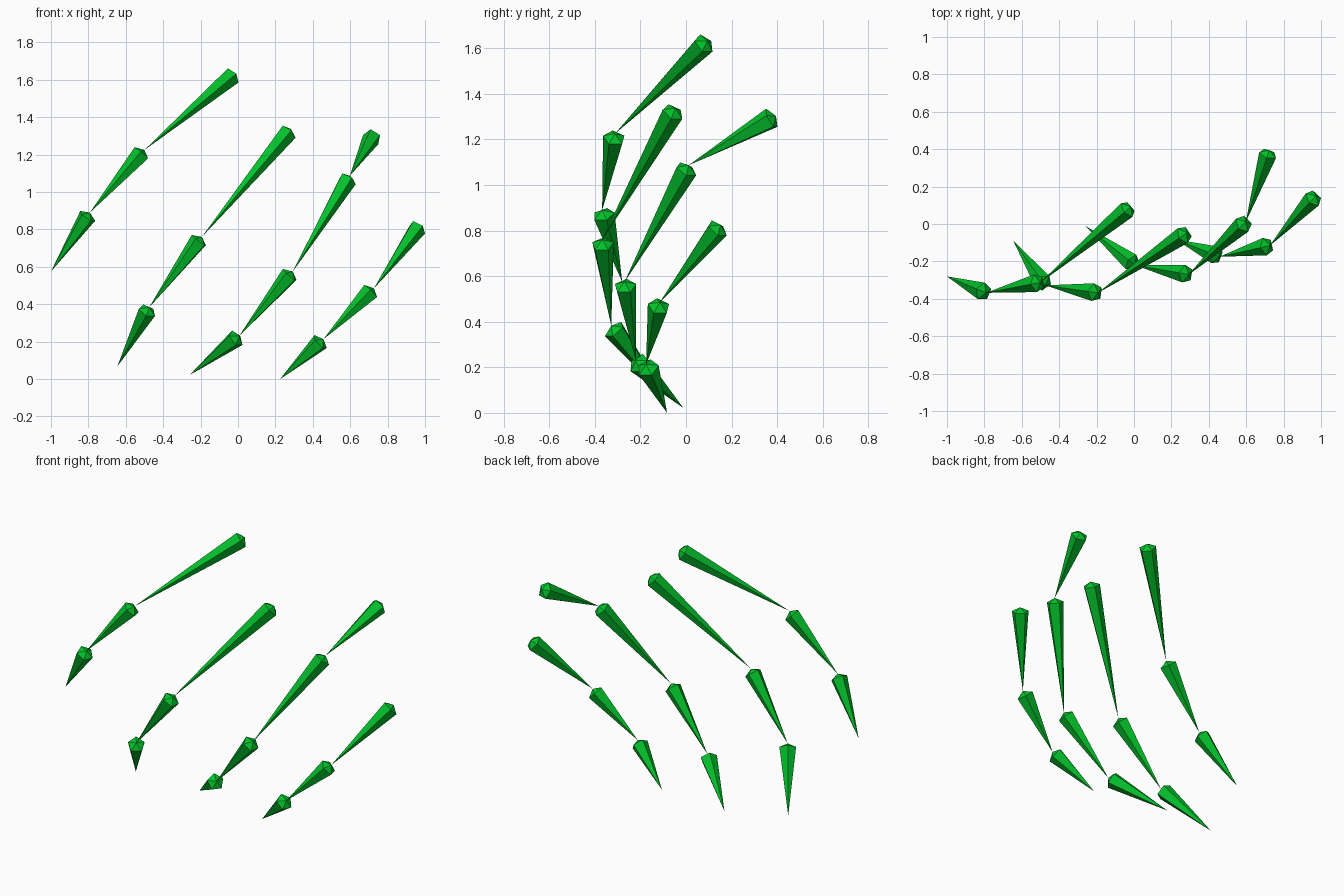
import bpy
from math import sin, cos, tau
from mathutils import Vector

cube = bpy.data.objects.get("Cube")
if cube:
    bpy.data.objects.remove(cube, do_unlink=True)

SIDES = 5
RADIUS = 0.05
CAP = 0.025

green = bpy.data.materials.new("bright_green")
green.use_nodes = True
colour = (0.001, 0.53, 0.024, 1)
green.diffuse_color = colour
green.node_tree.nodes["Principled BSDF"].inputs["Base Color"].default_value = colour


def spike(name, head, tip):
    """Faceted spike: shallow pointed cap at the head, long taper to the tip."""
    head, tip = Vector(head), Vector(tip)
    length = (tip - head).length
    ring = [(RADIUS * sin(tau * i / SIDES), RADIUS * cos(tau * i / SIDES), CAP)
            for i in range(SIDES)]
    verts = [(0, 0, 0), (0, 0, length)] + ring
    faces = []
    for i in range(SIDES):
        a, b = 2 + i, 2 + (i + 1) % SIDES
        faces += [(0, a, b), (1, b, a)]
    mesh = bpy.data.meshes.new(name)
    mesh.from_pydata(verts, [], faces)
    mesh.materials.append(green)
    obj = bpy.data.objects.new(name, mesh)
    obj.location = head
    obj.rotation_mode = 'QUATERNION'
    obj.rotation_quaternion = (tip - head).to_track_quat('Z', 'Y')
    bpy.context.collection.objects.link(obj)


# Joints of each chain, from the upper end down to the free tip
chains = {
    "far_right_chain": [(-0.017, 0.093, 1.633), (-0.50, -0.312, 1.225),
                        (-0.792, -0.368, 0.89), (-1.0, -0.28, 0.575)],
    "inner_right_chain": [(0.283, -0.047, 1.337), (-0.193, -0.368, 0.76),
                          (-0.475, -0.328, 0.383), (-0.645, -0.09, 0.068)],
    "inner_left_chain": [(0.723, 0.395, 1.303), (0.598, 0.012, 1.087),
                         (0.293, -0.27, 0.575), (0.006, -0.22, 0.23),
                         (-0.258, -0.012, 0.022)],
    "far_left_chain": [(0.972, 0.152, 0.825), (0.727, -0.115, 0.485),
                       (0.457, -0.175, 0.213), (0.225, -0.083, 0.0)],
}
for name, joints in chains.items():
    for n, (head, tip) in enumerate(zip(joints, joints[1:]), 1):
        spike(f"{name}_segment_{n}", head, tip)
